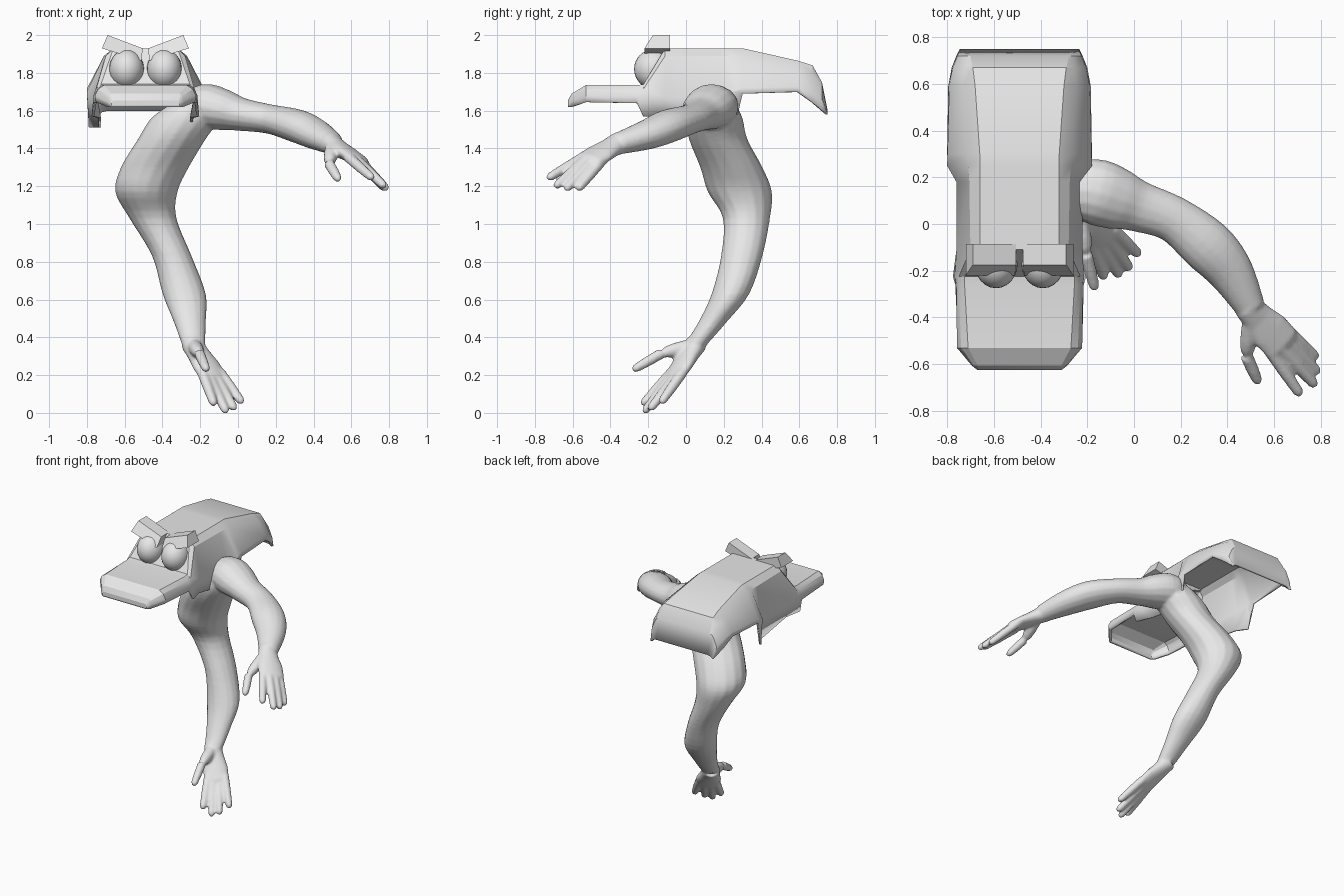
import bpy, bmesh, math
from mathutils import Vector

if "Cube" in bpy.data.objects:
    bpy.data.objects.remove(bpy.data.objects["Cube"])

GREY = bpy.data.materials.new("light_grey")
GREY.diffuse_color = (0.8, 0.8, 0.8, 1)
GREY.use_nodes = True
GREY.node_tree.nodes["Principled BSDF"].inputs["Base Color"].default_value = GREY.diffuse_color
CX = -0.49  # centre line of the shell
Z = Vector((0, 0, 1))


def finish(bm, name, angle=None):
    bmesh.ops.recalc_face_normals(bm, faces=bm.faces)
    me = bpy.data.meshes.new(name)
    bm.to_mesh(me)
    bm.free()
    me.materials.append(GREY)
    ob = bpy.data.objects.new(name, me)
    bpy.context.collection.objects.link(ob)
    if angle is not None:
        smooth(ob, angle)
    return ob


def smooth(ob, angle):
    bpy.ops.object.select_all(action='DESELECT')
    ob.select_set(True)
    bpy.context.view_layer.objects.active = ob
    bpy.ops.object.shade_smooth_by_angle(angle=math.radians(angle))


def loft(bm, rings, n=16):
    """Closed tube through rings of (centre, u half axis, v half axis)."""
    loops = []
    for c, u, v in rings:
        loops.append([bm.verts.new(c + u * math.cos(2 * math.pi * i / n) + v * math.sin(2 * math.pi * i / n))
                      for i in range(n)])
    for a, b in zip(loops, loops[1:]):
        for i in range(n):
            bm.faces.new((a[i], a[(i + 1) % n], b[(i + 1) % n], b[i]))
    bm.faces.new(loops[0][::-1])
    bm.faces.new(loops[-1])


def spline(rows, steps=4):
    """Catmull-Rom interpolation through equal length rows of numbers."""
    rows = [Vector(r) for r in rows]
    out = []
    for i in range(len(rows) - 1):
        p0, p1 = rows[max(i - 1, 0)], rows[i]
        p2, p3 = rows[i + 1], rows[min(i + 2, len(rows) - 1)]
        for s in range(steps):
            t = s / steps
            out.append(0.5 * (2 * p1 + (p2 - p0) * t + (2 * p0 - 5 * p1 + 4 * p2 - p3) * t * t
                              + (3 * p1 - p0 - 3 * p2 + p3) * t ** 3))
    return out + [rows[-1]]


def digit(bm, a, b, r):
    """Finger tapering from a to b with a rounded tip."""
    a, b = Vector(a), Vector(b)
    d = (b - a).normalized()
    u = d.orthogonal().normalized()
    v = d.cross(u)
    length = (b - a).length
    rings = []
    for t, k in ((0, 1.1), (0.5 * length, 1.05), (length - r, 0.9), (length - 0.4 * r, 0.7), (length, 0.2)):
        rings.append((a + d * t, u * r * k, v * r * k))
    loft(bm, rings, 12)


def hand(bm, wrist, wrist_r, knuckles, tips, thumb):
    """Palm, four fingers and a bent thumb."""
    w = Vector(wrist)
    ks = [Vector(k) for k in knuckles]
    mid = sum(ks, Vector()) / 4
    across = (ks[3] - ks[0]) * 0.5
    d = (mid - w).normalized()
    across -= d * across.dot(d)
    normal = d.cross(across).normalized()
    side = across.normalized()
    half = across.length + 0.022
    rings = [(w - d * 0.03, side * wrist_r, normal * wrist_r)]
    for t, su, sv in ((0.25, 0.8, 0.046), (0.6, 1.0, 0.04), (1.0, 1.0, 0.032), (1.1, 0.85, 0.022)):
        rings.append((w.lerp(mid, t), side * half * su, normal * sv))
    loft(bm, rings)
    for k, t in zip(ks, tips):
        digit(bm, k.lerp(w, 0.15), t, 0.026)
    digit(bm, thumb[0], thumb[1], 0.036)
    digit(bm, thumb[1] if len(thumb) < 4 else thumb[3], thumb[2], 0.026)


# --- arms: reaching arm, supporting arm and both hands, fused into one skin
bm = bmesh.new()
reach = spline([  # x, y, z, half width, half height
    (-0.30, 0.14, 1.58, 0.10, 0.09), (-0.18, 0.14, 1.62, 0.14, 0.12), (-0.08, 0.11, 1.605, 0.135, 0.11),
    (0.02, 0.075, 1.58, 0.11, 0.088), (0.17, 0.02, 1.555, 0.10, 0.078), (0.31, -0.09, 1.52, 0.115, 0.088),
    (0.41, -0.20, 1.475, 0.10, 0.08), (0.50, -0.36, 1.425, 0.065, 0.058)])
rings = []
for i, p in enumerate(reach):
    d = reach[min(i + 1, len(reach) - 1)].copy() - reach[max(i - 1, 0)]
    d = Vector(d[:3]).normalized()
    u = d.cross(Z).normalized()
    rings.append((Vector(p[:3]), u * p[3], u.cross(d) * p[4]))
loft(bm, rings)

support = spline([  # x, y, z, half width, half depth
    (-0.25, 0.14, 1.64, 0.10, 0.12), (-0.28, 0.15, 1.56, 0.18, 0.15), (-0.35, 0.17, 1.45, 0.18, 0.155),
    (-0.44, 0.24, 1.30, 0.18, 0.165), (-0.485, 0.285, 1.17, 0.165, 0.17), (-0.45, 0.32, 1.03, 0.125, 0.125),
    (-0.35, 0.295, 0.83, 0.105, 0.11), (-0.285, 0.235, 0.63, 0.115, 0.10), (-0.255, 0.14, 0.48, 0.085, 0.075),
    (-0.235, 0.05, 0.36, 0.062, 0.06)])
loft(bm, [(Vector(p[:3]), Vector((p[3], 0, 0)), Vector((0, p[4], 0))) for p in support])

hand(bm, (0.50, -0.37, 1.42), 0.06,
     [(0.595, -0.57, 1.345), (0.63, -0.54, 1.345), (0.65, -0.495, 1.34), (0.66, -0.45, 1.33)],
     [(0.715, -0.735, 1.24), (0.78, -0.695, 1.195), (0.792, -0.64, 1.18), (0.785, -0.575, 1.18)],
     [(0.50, -0.43, 1.40), (0.482, -0.565, 1.32), (0.535, -0.685, 1.23)])
hand(bm, (-0.235, 0.045, 0.35), 0.057,
     [(-0.185, -0.09, 0.20), (-0.145, -0.085, 0.18), (-0.105, -0.06, 0.175), (-0.07, -0.03, 0.19)],
     [(-0.125, -0.235, 0.04), (-0.06, -0.225, 0.0), (-0.015, -0.195, 0.015), (0.025, -0.135, 0.05)],
     [(-0.23, 0.01, 0.35), (-0.205, -0.13, 0.315), (-0.165, -0.285, 0.225)])
arms = finish(bm, "arms_and_hands")
rm = arms.modifiers.new("fuse", 'REMESH')
rm.mode = 'VOXEL'
rm.voxel_size = 0.009
rm.use_smooth_shade = True
sm = arms.modifiers.new("soften", 'SMOOTH')
sm.factor = 0.5
sm.iterations = 6

# --- shell: stations along y, each with (half width, z) for roof, shoulder, belt and hem
STATIONS = [
    (-0.625, (.17, 1.655), (.18, 1.64), (.18, 1.63), (.18, 1.62)),
    (-0.605, (.18, 1.69), (.20, 1.68), (.205, 1.65), (.20, 1.62)),
    (-0.53, (.22, 1.735), (.25, 1.715), (.268, 1.68), (.262, 1.645)),
    (-0.26, (.235, 1.735), (.26, 1.71), (.27, 1.68), (.275, 1.64)),
    (-0.225, (.235, 1.74), (.26, 1.715), (.275, 1.68), (.285, 1.57)),
    (-0.11, (.17, 1.93), (.21, 1.89), (.27, 1.67), (.25, 1.56)),
    (0.18, (.17, 1.93), (.215, 1.89), (.27, 1.67), (.25, 1.51)),
    (0.25, (.17, 1.93), (.22, 1.89), (.31, 1.70), (.30, 1.51)),
    (0.30, (.17, 1.93), (.225, 1.88), (.308, 1.72), (.31, 1.69)),
    (0.59, (.19, 1.865), (.245, 1.82), (.30, 1.73), (.305, 1.70)),
    (0.67, (.20, 1.84), (.235, 1.80), (.285, 1.70), (.29, 1.645)),
    (0.72, (.21, 1.75), (.235, 1.73), (.265, 1.66), (.27, 1.605)),
    (0.75, (.21, 1.60), (.235, 1.595), (.25, 1.585), (.255, 1.58)),
]
bm = bmesh.new()
rows = []
for y, *pts in STATIONS:
    half = [(CX - w, y, z) for w, z in reversed(pts)] + [(CX + w, y, z) for w, z in pts]
    rows.append([bm.verts.new(p) for p in half])
for a, b in zip(rows, rows[1:]):
    for i in range(len(a) - 1):
        bm.faces.new((a[i], a[i + 1], b[i + 1], b[i]))
bm.faces.new(rows[0])  # nose
shell = finish(bm, "head_shell", 25)
so = shell.modifiers.new("thickness", 'SOLIDIFY')
so.thickness = 0.015
so.offset = -1

# --- eyes and slanted brows, mirrored about the shell centre
for s, tag in ((-1, "left"), (1, "right")):
    bm = bmesh.new()
    bmesh.ops.create_uvsphere(bm, u_segments=24, v_segments=16, radius=1)
    for v in bm.verts:
        v.co = Vector((CX + s * 0.1 + v.co.x * 0.092, -0.17 + v.co.y * 0.105, 1.82 + v.co.z * 0.105))
    finish(bm, tag + "_eye", 60)

    bm = bmesh.new()
    lower = [(0.02, 1.865), (0.23, 1.93)]
    upper = [(0.015, 1.93), (0.20, 2.0)]
    ring = []
    for y0, y1 in ((-0.22, -0.175), (-0.085, -0.085)):
        ring.append([bm.verts.new((CX + s * x, y, z)) for (x, z), y in
                     zip(lower + upper[::-1], (y0, y0, y1, y1))])
    f, b = ring
    bm.faces.new(f)
    bm.faces.new(b[::-1])
    for i in range(4):
        bm.faces.new((f[i], b[i], b[(i + 1) % 4], f[(i + 1) % 4]))
    finish(bm, tag + "_brow")
